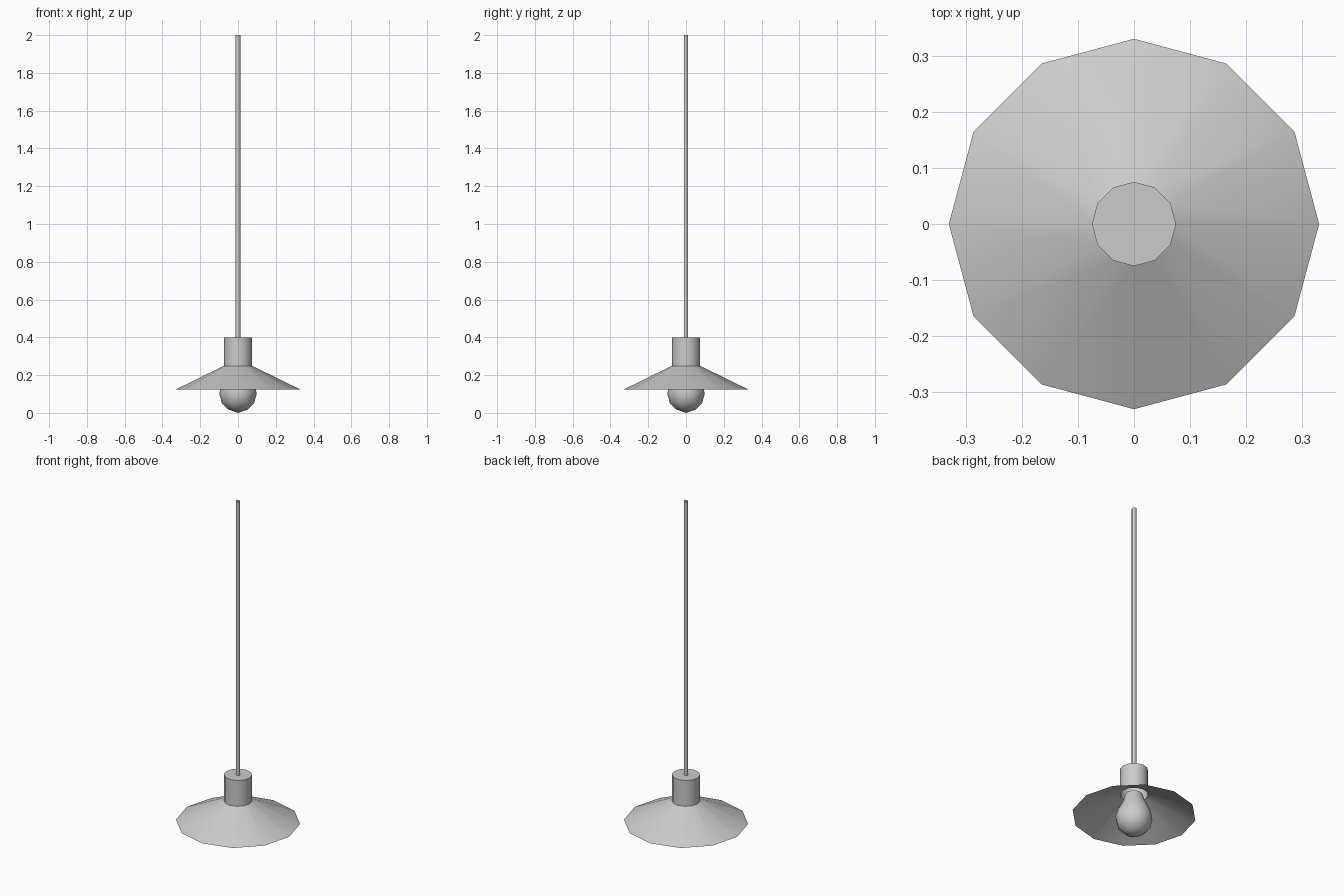
import bpy, bmesh, math

if "Cube" in bpy.data.objects:
    bpy.data.objects.remove(bpy.data.objects["Cube"])


def revolve(name, profile, sides, sharp_angle=40):
    """Spin an (r, z) profile around the z axis; r = 0 closes to a point."""
    bm = bmesh.new()
    rings = []
    for r, z in profile:
        if r == 0:
            rings.append([bm.verts.new((0, 0, z))] * sides)
        else:
            rings.append([bm.verts.new((r * math.cos(math.tau * i / sides),
                                        r * math.sin(math.tau * i / sides), z))
                          for i in range(sides)])
    for low, high in zip(rings, rings[1:]):
        for i in range(sides):
            j = (i + 1) % sides
            corners = dict.fromkeys((low[i], low[j], high[j], high[i]))
            bm.faces.new(list(corners))
    mesh = bpy.data.meshes.new(name)
    bm.to_mesh(mesh)
    bm.free()
    obj = bpy.data.objects.new(name, mesh)
    bpy.context.collection.objects.link(obj)
    bpy.ops.object.select_all(action='DESELECT')
    obj.select_set(True)
    bpy.context.view_layer.objects.active = obj
    bpy.ops.object.shade_smooth_by_angle(angle=math.radians(sharp_angle))
    return obj


# Thin conical shade with its cylindrical socket housing
revolve("shade", [(0.33, 0.124), (0.075, 0.249), (0.075, 0.40), (0, 0.40)], 12)

# Pear-shaped bulb hanging below the rim
revolve("bulb", [(0, 0.005), (0.052, 0.018), (0.086, 0.053), (0.099, 0.102),
                 (0.088, 0.15), (0.062, 0.20), (0.045, 0.25)], 12, 60)

# Open-ended hanging cord
revolve("cord", [(0.013, 0.40), (0.013, 2.0)], 6, 70)

# Rest the bulb tip on the ground plane
for v in bpy.data.objects["bulb"].data.vertices:
    if v.co.z < 0.01:
        v.co.z = 0
